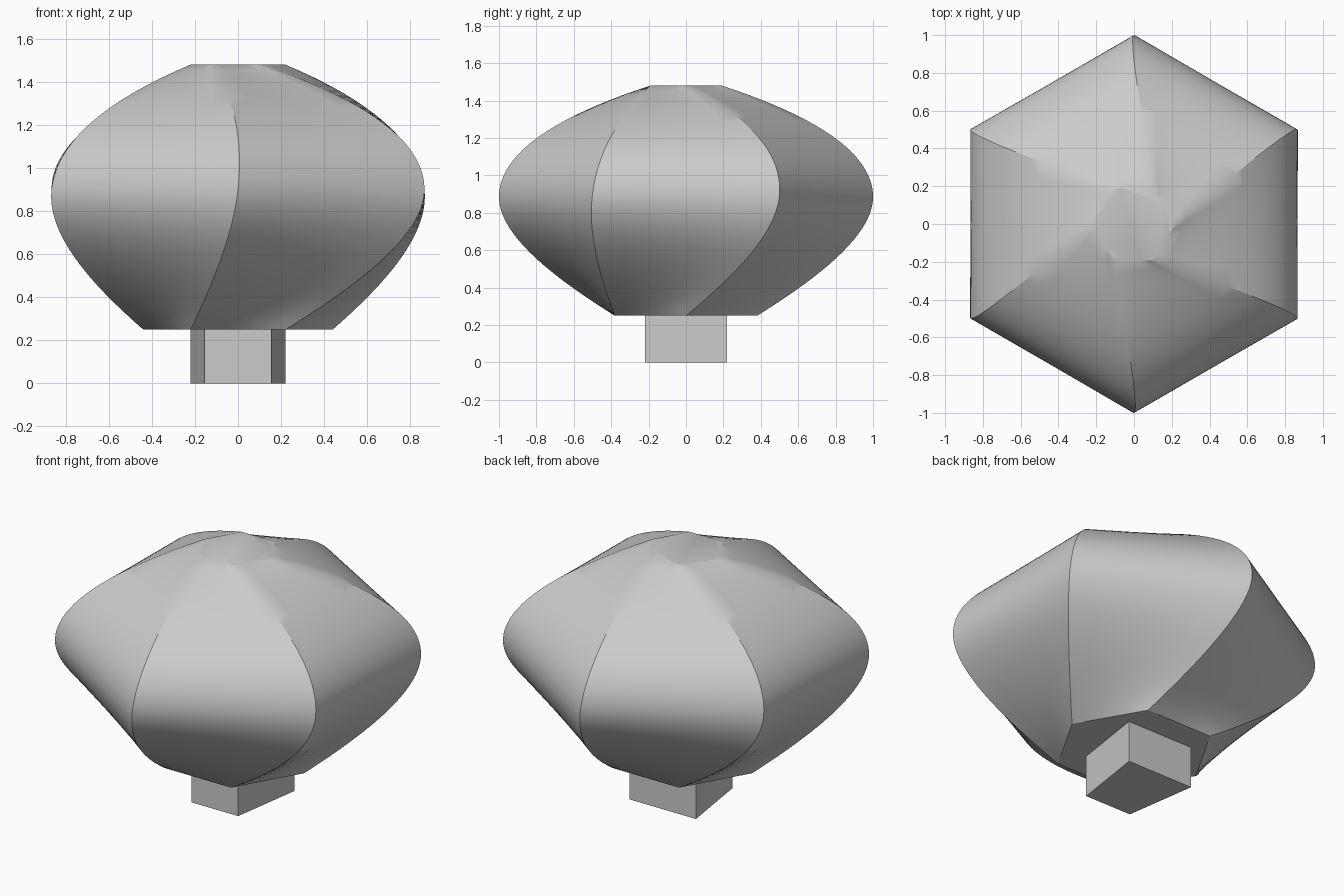
import bpy, bmesh, math
from mathutils import Vector

if "Cube" in bpy.data.objects:
    bpy.data.objects.remove(bpy.data.objects["Cube"], do_unlink=True)

# One plain grey material
grey = bpy.data.materials.new("plain_grey")
grey.use_nodes = True
color = (0.6, 0.6, 0.6, 1)
grey.diffuse_color = color
grey.node_tree.nodes["Principled BSDF"].inputs["Base Color"].default_value = color

SIDES, ROWS, COLS = 6, 20, 6


def corner(radius, z, degrees):
    a = math.radians(degrees)
    return Vector((radius * math.cos(a), radius * math.sin(a), z))


def hermite(p, q, mp, mq, h, t):
    return (p * (2*t**3 - 3*t**2 + 1) + q * (3*t**2 - 2*t**3)
            + mp * h * (t**3 - 2*t**2 + t) + mq * h * (t**3 - t**2))


def edge_curve(base):
    """Smooth curve through matching corners of the three hexagons."""
    a, b, c = corner(0.44, 0.25, base), corner(1, 0.9, base + 30), corner(0.22, 1.48, base)
    h1, h2 = (b - a).length, (c - b).length
    s1, s2 = (b - a) / h1, (c - b) / h2
    mid = (s1 * h2 + s2 * h1) / (h1 + h2)
    start, end = s1 + (s1 - mid) * 0.75, s2 + (s2 - mid)
    lower = [hermite(a, b, start, mid, h1, i / ROWS) for i in range(ROWS)]
    upper = [hermite(b, c, mid, end, h2, i / ROWS) for i in range(ROWS + 1)]
    return lower + upper


def finish(name, bm):
    bmesh.ops.recalc_face_normals(bm, faces=bm.faces)
    mesh = bpy.data.meshes.new(name)
    bm.to_mesh(mesh)
    bm.free()
    mesh.materials.append(grey)
    obj = bpy.data.objects.new(name, mesh)
    bpy.context.collection.objects.link(obj)
    return obj


# Lofted body: hexagon rings bridged along the six twisted edges
curves = [edge_curve(360 / SIDES * k) for k in range(SIDES)]
bm = bmesh.new()
rings = []
for r in range(2 * ROWS + 1):
    rings.append([bm.verts.new(curves[k][r].lerp(curves[(k + 1) % SIDES][r], j / COLS))
                  for k in range(SIDES) for j in range(COLS)])
n = SIDES * COLS
for low, high in zip(rings, rings[1:]):
    for i in range(n):
        j = (i + 1) % n
        bm.faces.new((low[i], low[j], high[j], high[i]))
bm.faces.new(rings[0])
bm.faces.new(rings[-1])
body = finish("body", bm)
bpy.ops.object.select_all(action='DESELECT')
body.select_set(True)
bpy.context.view_layer.objects.active = body
bpy.ops.object.shade_smooth_by_angle(angle=math.radians(30))

# Stem: extruded trapezoid, narrower at the front
bm = bmesh.new()
outline = [(-0.155, -0.22), (0.155, -0.22), (0.22, 0.22), (-0.22, 0.22)]
face = bm.faces.new([bm.verts.new((x, y, 0)) for x, y in outline])
top = bmesh.ops.extrude_face_region(bm, geom=[face], use_keep_orig=True)["geom"]
bmesh.ops.translate(bm, vec=(0, 0, 0.25),
                    verts=[v for v in top if isinstance(v, bmesh.types.BMVert)])
finish("stem", bm)
